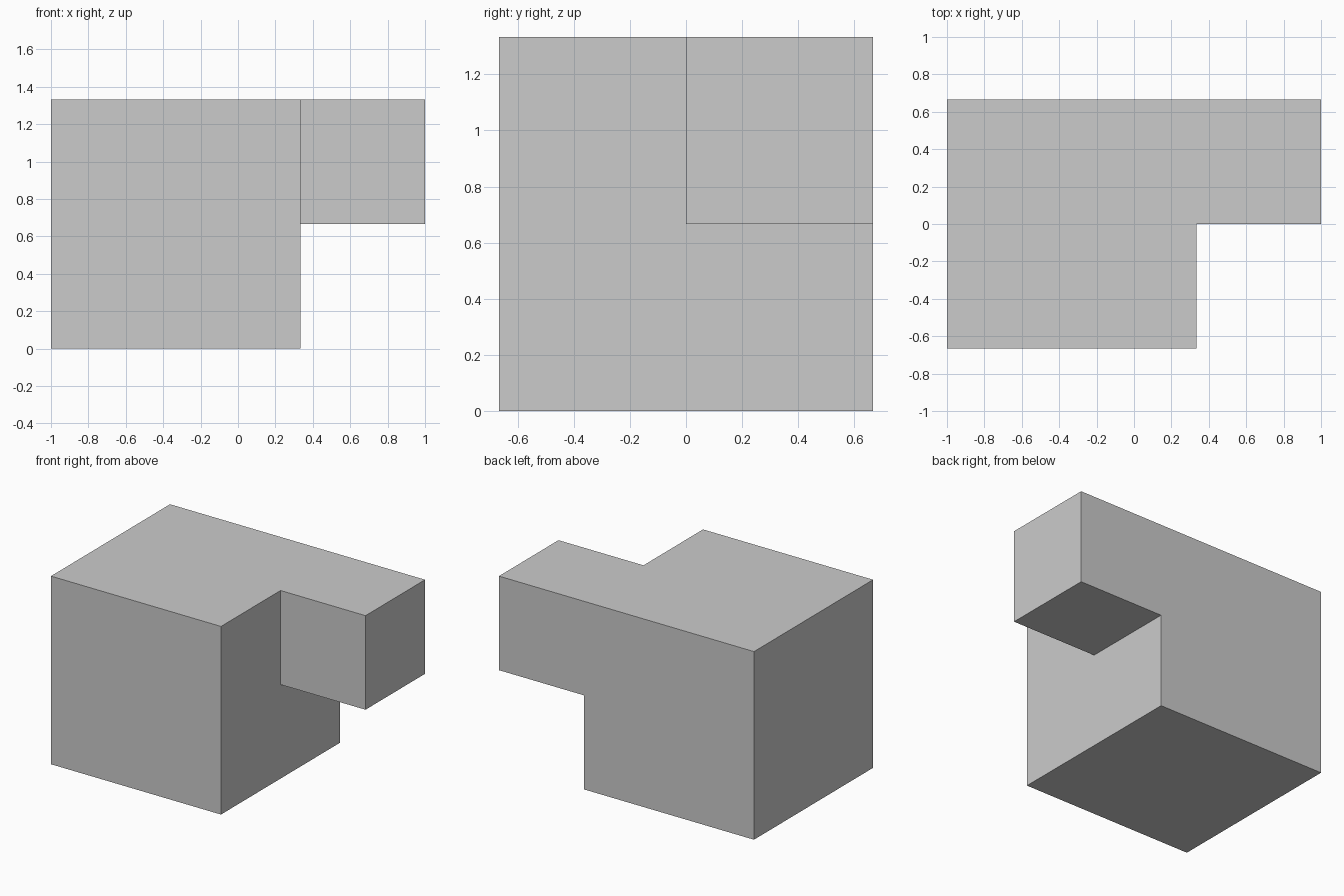
import bpy
import bmesh
import math
from mathutils import Vector, Matrix

if "Cube" in bpy.data.objects:
    bpy.data.objects.remove(bpy.data.objects["Cube"])

U = 2 / 3  # edge of one grid cell; the model is 3 x 2 x 2 cells

# Main block: 2 x 2 x 2 cells, each side split into four squares
bm = bmesh.new()
bmesh.ops.create_cube(bm, size=2 * U, matrix=Matrix.Translation((-U / 2, 0, U)))
bmesh.ops.subdivide_edges(bm, edges=bm.edges[:], cuts=1, use_grid_fill=True)

# Side block: pull the upper back square of the right side out by one cell
corner = Vector((U / 2, U / 2, 1.5 * U))
face = min(bm.faces, key=lambda f: (f.calc_center_median() - corner).length)
ext = bmesh.ops.extrude_face_region(bm, geom=[face])
verts = [g for g in ext["geom"] if isinstance(g, bmesh.types.BMVert)]
bmesh.ops.translate(bm, verts=verts, vec=(U, 0, 0))

# Merge coplanar squares into clean flat sides
bmesh.ops.dissolve_limit(bm, angle_limit=math.radians(1),
                         verts=bm.verts[:], edges=bm.edges[:])
bmesh.ops.recalc_face_normals(bm, faces=bm.faces[:])

mesh = bpy.data.meshes.new("stepped_block")
bm.to_mesh(mesh)
bm.free()
bpy.context.collection.objects.link(bpy.data.objects.new("stepped_block", mesh))
